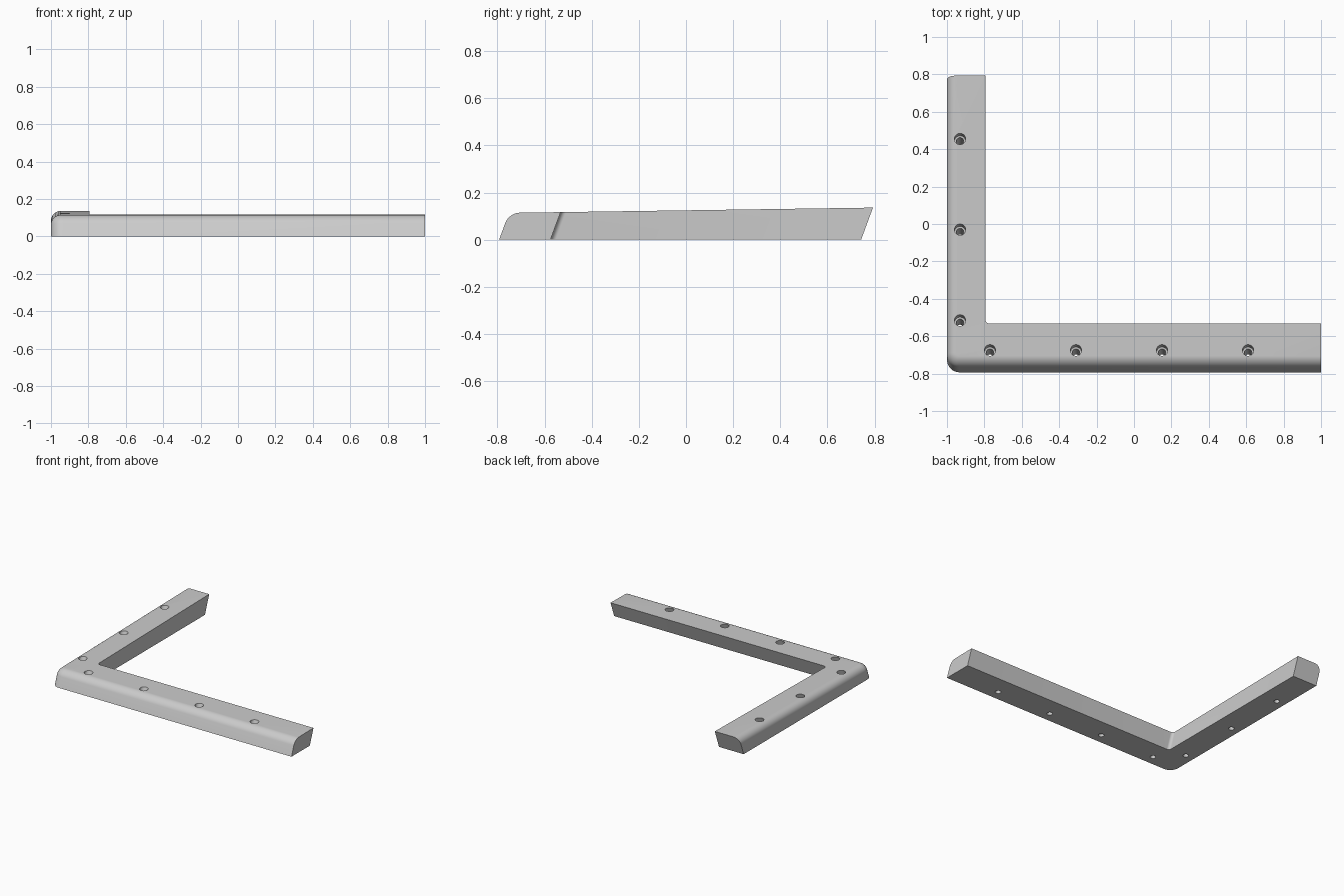
import bpy, bmesh
from mathutils import Vector

cube = bpy.data.objects.get("Cube")
if cube:
    bpy.data.objects.remove(cube)

LEAN = 0.37          # backward lean of every upright face
FRONT, BACK = -0.793, 0.743


def lean_up(x, y):
    """Point on the sloping top plane, reached from a base point along the lean."""
    z = (0.1245 + 0.0145 * y) / (1 - 0.0145 * LEAN)
    return Vector((x, y + LEAN * z, z))


def edges_where(bm, test):
    return [e for e in bm.edges if test(*(v.co for v in e.verts))]


grey = bpy.data.materials.new("grey plastic")
grey.use_nodes = True
grey.diffuse_color = (0.6, 0.6, 0.6, 1)
grey.node_tree.nodes["Principled BSDF"].inputs["Base Color"].default_value = (0.6, 0.6, 0.6, 1)

# L-shaped frame: leaning prism with a sloping top
outline = [(-1, FRONT), (1, FRONT), (1, -0.575), (-0.795, -0.575), (-0.795, BACK), (-1, BACK)]
bm = bmesh.new()
low = [bm.verts.new((x, y, 0)) for x, y in outline]
top = [bm.verts.new(lean_up(x, y)) for x, y in outline]
bm.faces.new(low[::-1])
top_face = bm.faces.new(top)
for i in range(len(low)):
    j = (i + 1) % len(low)
    bm.faces.new((low[i], low[j], top[j], top[i]))

# Rounded upright corners: outer one large, inner one small
for i, radius in ((0, 0.065), (3, 0.022)):
    edge = bm.edges.get((low[i], top[i]))
    bmesh.ops.bevel(bm, geom=[edge], offset=radius, offset_type='OFFSET',
                    segments=8, profile=0.5, affect='EDGES')

# Rounded upper edge along the front and the left-hand outer side
bm.normal_update()
top_face = max(bm.faces, key=lambda f: f.calc_center_median().z)
rim = []
for e in top_face.edges:
    mid = (e.verts[0].co + e.verts[1].co) / 2
    a, b = e.verts[0].co, e.verts[1].co
    on_front = mid.y < -0.67 and abs(a.x - b.x) > 1e-4 and mid.x < 0.9
    on_side = mid.x < -0.93 and abs(a.y - b.y) > 1e-4
    if on_front or on_side:
        rim.append(e)
bmesh.ops.bevel(bm, geom=rim, offset=0.072, offset_type='WIDTH',
                segments=8, profile=0.5, affect='EDGES')
bmesh.ops.recalc_face_normals(bm, faces=bm.faces)
mesh = bpy.data.meshes.new("frame")
bm.to_mesh(mesh)
bm.free()
mesh.materials.append(grey)
frame = bpy.data.objects.new("frame", mesh)
bpy.context.collection.objects.link(frame)

# Stepped screw holes that follow the lean
axis = Vector((0, LEAN, 1))
holes = [(-0.93, y) for y in (0.455, -0.03, -0.515)]
holes += [(-0.77 + 0.46 * i, -0.675) for i in range(4)]


def hole_cutter(name, x, y):
    z = 0.1245 + 0.0145 * y
    start = Vector((x, y, z))
    steps = [(0.05, 0.03), (-0.035, 0.03), (-0.035, 0.02), (-0.2, 0.02)]
    cm = bmesh.new()
    rings = []
    for depth, radius in steps:
        ring = bmesh.ops.create_circle(cm, segments=24, radius=radius)["verts"]
        bmesh.ops.translate(cm, verts=ring, vec=start + axis * depth)
        rings.append(ring)
    for r, s in zip(rings, rings[1:]):
        for i in range(24):
            j = (i + 1) % 24
            cm.faces.new((r[i], r[j], s[j], s[i]))
    cm.faces.new(rings[0])
    cm.faces.new(rings[-1])
    bmesh.ops.recalc_face_normals(cm, faces=cm.faces)
    data = bpy.data.meshes.new(name)
    cm.to_mesh(data)
    cm.free()
    data.materials.append(grey)
    obj = bpy.data.objects.new(name, data)
    bpy.context.collection.objects.link(obj)
    return obj


bpy.context.view_layer.objects.active = frame
for i, (x, y) in enumerate(holes):
    cutter = hole_cutter(f"hole_cutter_{i + 1}", x, y)
    mod = frame.modifiers.new("screw_hole", 'BOOLEAN')
    mod.operation = 'DIFFERENCE'
    mod.solver = 'EXACT'
    mod.object = cutter
    bpy.ops.object.modifier_apply(modifier=mod.name)
    bpy.data.objects.remove(cutter)

# Smooth the rounded areas, keep the cut edges sharp
bpy.ops.object.select_all(action='DESELECT')
frame.select_set(True)
bpy.ops.object.shade_smooth_by_angle(angle=0.6)
